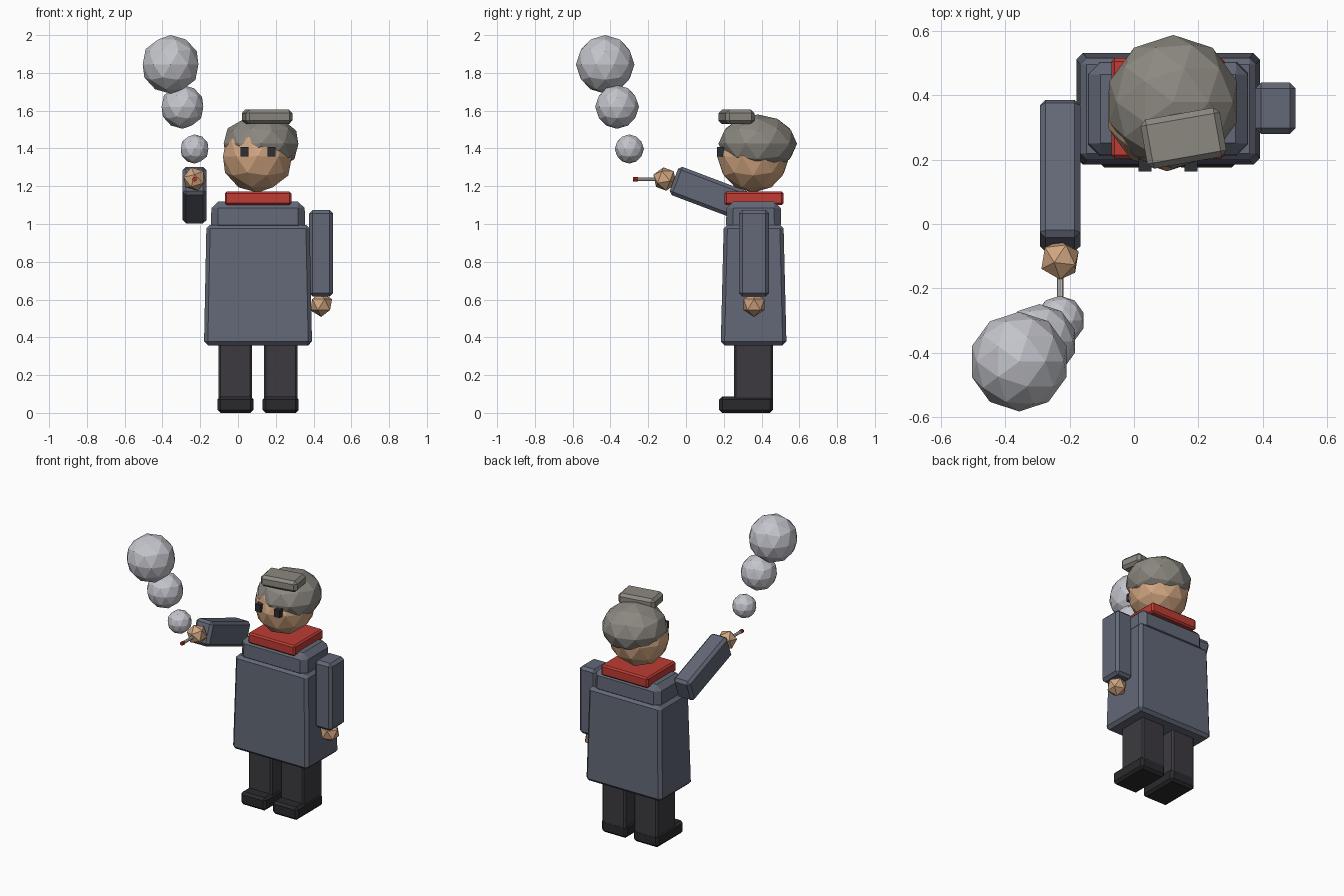
import bpy, bmesh, math
from mathutils import Matrix, Vector

if "Cube" in bpy.data.objects:
    bpy.data.objects.remove(bpy.data.objects["Cube"])


def mat(name, r, g, b):
    m = bpy.data.materials.new(name)
    lin = [(c / 255 / 12.92 if c < 11 else ((c / 255 + 0.055) / 1.055) ** 2.4) for c in (r, g, b)]
    m.diffuse_color = (*lin, 1)
    m.use_nodes = True
    m.node_tree.nodes["Principled BSDF"].inputs["Base Color"].default_value = m.diffuse_color
    return m


COAT = mat("slate coat", 99, 104, 119)
TROUSER = mat("charcoal trousers", 60, 58, 63)
SHOE = mat("black shoes", 42, 42, 45)
SKIN = mat("tan skin", 208, 165, 128)
HAIR = mat("grey hair", 140, 136, 128)
SCARF = mat("red scarf", 190, 60, 52)
SMOKE = mat("pale smoke", 196, 197, 204)
EYE = mat("dark eyes", 44, 46, 52)
PAPER = mat("cigarette paper", 215, 213, 210)
EMBER = mat("ember red", 185, 45, 35)


def finish(bm, name, material, matrix=Matrix()):
    bmesh.ops.transform(bm, matrix=matrix, verts=bm.verts)
    bmesh.ops.recalc_face_normals(bm, faces=bm.faces)
    me = bpy.data.meshes.new(name)
    bm.to_mesh(me)
    bm.free()
    me.materials.append(material)
    ob = bpy.data.objects.new(name, me)
    bpy.context.collection.objects.link(ob)
    return ob


def box(name, center, size, material, bevel=0.015, taper=(1, 1), rot=Matrix()):
    """Chamfered box; taper scales the top face in x and y."""
    bm = bmesh.new()
    bmesh.ops.create_cube(bm, size=1)
    for v in bm.verts:
        top = v.co.z > 0
        v.co = Vector(a * b for a, b in zip(v.co, size))
        if top:
            v.co.x *= taper[0]
            v.co.y *= taper[1]
    if bevel:
        bmesh.ops.bevel(bm, geom=bm.edges[:], offset=bevel, segments=1, affect='EDGES')
    return finish(bm, name, material, Matrix.Translation(center) @ rot)


def ball(name, center, radii, material, detail=2, rot=Matrix()):
    bm = bmesh.new()
    bmesh.ops.create_icosphere(bm, subdivisions=detail, radius=1)
    return finish(bm, name, material, Matrix.Translation(center) @ rot @ Matrix.Diagonal((*radii, 1)))


def rod(name, x, z, y0, y1, radius, material):
    bm = bmesh.new()
    bmesh.ops.create_cone(bm, cap_ends=True, segments=8, radius1=radius, radius2=radius, depth=y1 - y0)
    m = Matrix.Translation((x, (y0 + y1) / 2, z)) @ Matrix.Rotation(math.pi / 2, 4, 'X')
    return finish(bm, name, material, m)


# Legs and shoes
MID = 0.106
for side, s in (("right", -1), ("left", 1)):
    x = MID + s * 0.12
    box(side + "_leg", (x, 0.357, 0.22), (0.176, 0.205, 0.40), TROUSER, 0.01)
    box(side + "_shoe", (x, 0.318, 0.044), (0.19, 0.284, 0.088), SHOE, 0.016)

# Coat, shoulders and scarf
box("coat", (MID, 0.358, 0.677), (0.572, 0.348, 0.638), COAT, 0.02, (0.955, 0.91))
box("shoulders", (MID, 0.358, 1.04), (0.50, 0.294, 0.16), COAT, 0.036, (0.985, 0.97))
box("scarf", (MID, 0.36, 1.136), (0.352, 0.312, 0.072), SCARF, 0.01)

# Head, eyes, hair and flat topknot
ball("head", (0.103, 0.356, 1.358), (0.192,) * 3, SKIN)
for side, s in (("right", -1), ("left", 1)):
    box(side + "_eye", (MID + s * 0.0715, 0.185, 1.382), (0.041, 0.042, 0.05), EYE, 0)
ball("hair", (0.122, 0.38, 1.425), (0.208, 0.208, 0.155), HAIR)
box("topknot", (0.154, 0.267, 1.567), (0.25, 0.155, 0.076), HAIR, 0.018,
    rot=Matrix.Rotation(math.radians(10), 4, 'Z'))

# Arms: same sleeve and hand, one hanging and one raised forward
raised = Matrix.Rotation(math.radians(-110.7), 4, 'X')
for side, c, rot in (("left", (0.44, 0.36, 0.845), Matrix()),
                     ("right", (-0.23, 0.15, 1.153), raised)):
    box(side + "_sleeve", c, (0.126, 0.16, 0.458), COAT, 0.018, rot=rot)
    hand = Vector(c) + rot.to_3x3() @ Vector((0, 0, -0.272))
    if side == "right":
        hand = Vector((-0.23, -0.112, 1.238))
    ball(side + "_hand", hand, (0.065,) * 3, SKIN, 1, rot)

# Cigarette with ember
rod("cigarette", -0.23, 1.237, -0.257, -0.11, 0.010, PAPER)
rod("ember", -0.23, 1.237, -0.28, -0.255, 0.0125, EMBER)

# Rising smoke puffs
for i, (c, r) in enumerate((((-0.23, -0.30, 1.397), 0.077),
                            ((-0.294, -0.365, 1.62), 0.116),
                            ((-0.357, -0.428, 1.845), 0.155))):
    ball(f"smoke_puff_{i + 1}", c, (r,) * 3, SMOKE)
